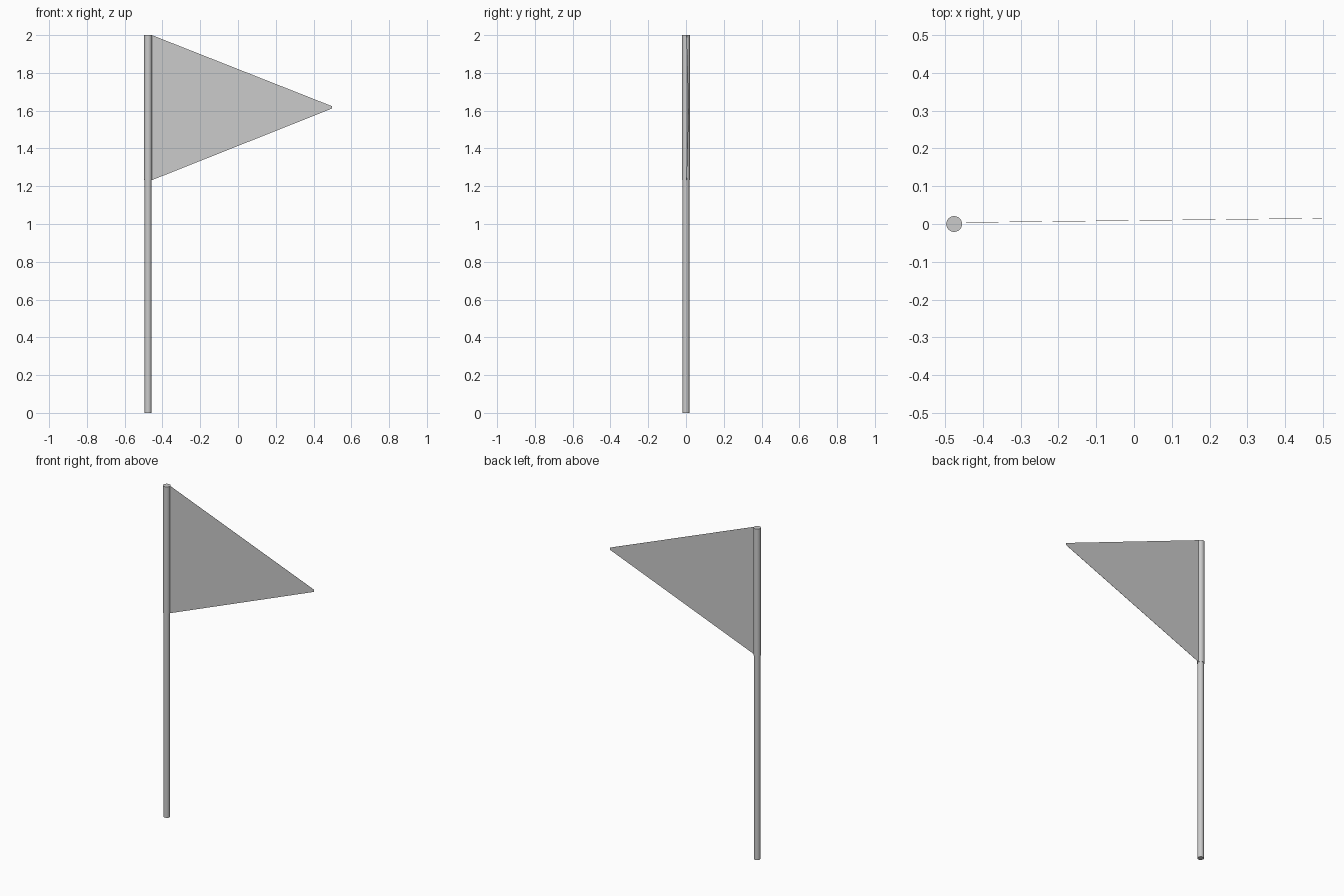
import bpy, bmesh

if "Cube" in bpy.data.objects:
    bpy.data.objects.remove(bpy.data.objects["Cube"])

POLE_X = -0.476


def finish(name, bm):
    mesh = bpy.data.meshes.new(name)
    bm.to_mesh(mesh)
    bm.free()
    obj = bpy.data.objects.new(name, mesh)
    bpy.context.collection.objects.link(obj)
    return obj


def upright_cylinder(name, radius, z0, z1, sides=24):
    bpy.ops.mesh.primitive_cylinder_add(
        vertices=sides, radius=radius, depth=z1 - z0,
        location=(POLE_X, 0, (z0 + z1) / 2))
    obj = bpy.context.object
    obj.name = name
    bpy.ops.object.shade_smooth_by_angle()
    return obj


# Pole standing on the ground
upright_cylinder("pole", 0.018, 0.0, 2.0)

# Cloth sleeve wrapped around the upper pole
upright_cylinder("flag_sleeve", 0.021, 1.232, 2.0)

# Thin pennant with a small blunt tip, angled slightly to the back
bm = bmesh.new()
outline = [(-0.456, 0.004, 1.232), (0.497, 0.015, 1.611),
           (0.497, 0.015, 1.624), (-0.456, 0.004, 2.0)]
bm.faces.new([bm.verts.new(p) for p in outline])
flag = finish("pennant", bm)
cloth = flag.modifiers.new("cloth_thickness", "SOLIDIFY")
cloth.thickness = 0.001
cloth.offset = 0
